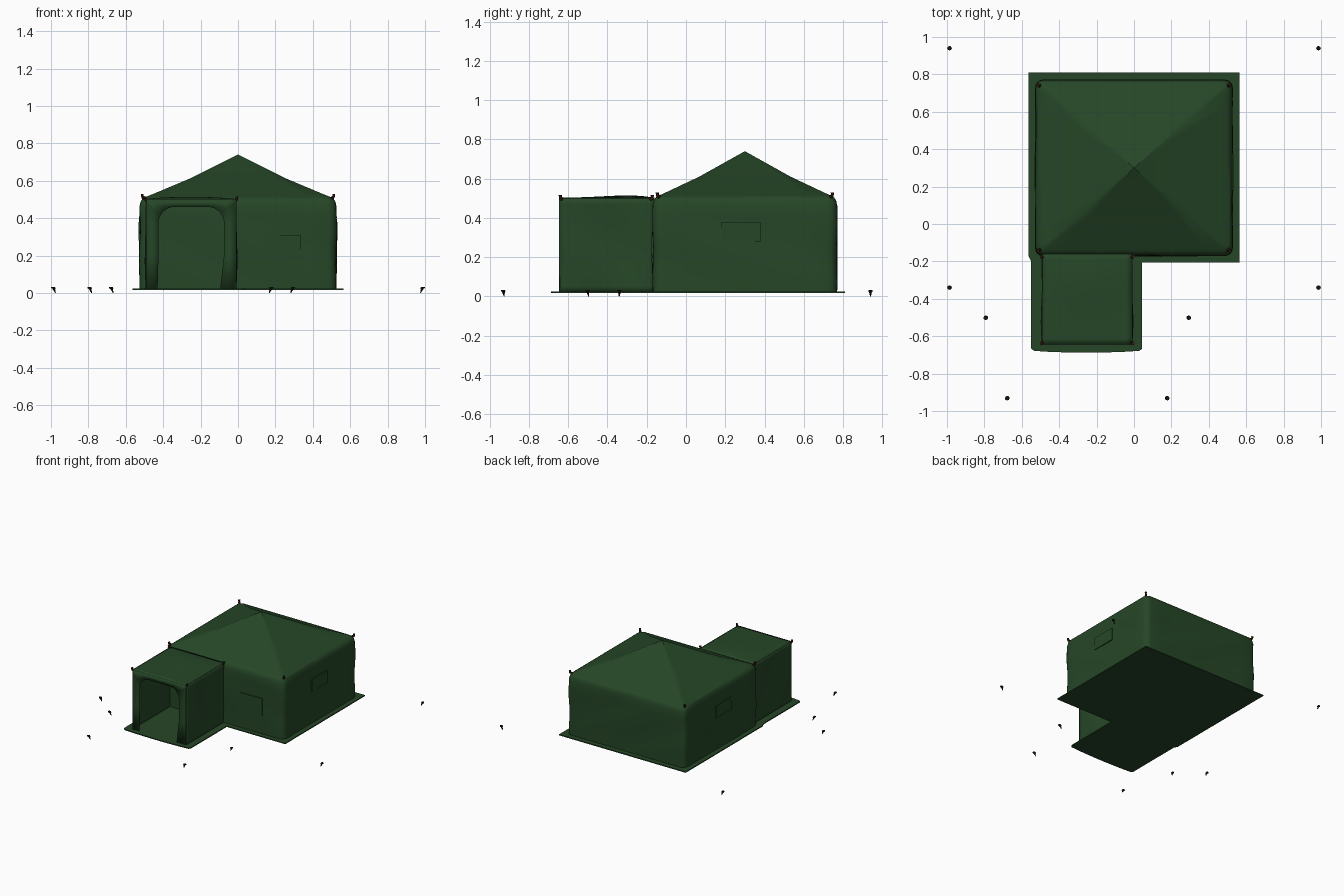
import bpy, bmesh, math
from mathutils import Vector

cube = bpy.data.objects.get("Cube")
if cube:
    bpy.data.objects.remove(cube, do_unlink=True)


def material(name, rgb):
    m = bpy.data.materials.new(name)
    m.use_nodes = True
    m.diffuse_color = (*rgb, 1)
    m.node_tree.nodes["Principled BSDF"].inputs["Base Color"].default_value = (*rgb, 1)
    return m


CANVAS = material("dark green canvas", (0.019, 0.062, 0.020))
TOGGLE = material("red brown toggle", (0.045, 0.012, 0.006))
PEG = material("dark brown peg", (0.012, 0.008, 0.006))


def finish(name, bm, mat, thickness=0, angle=30):
    bmesh.ops.remove_doubles(bm, verts=bm.verts, dist=0.0002)
    bmesh.ops.recalc_face_normals(bm, faces=bm.faces)
    mesh = bpy.data.meshes.new(name)
    bm.to_mesh(mesh)
    bm.free()
    mesh.materials.append(mat)
    ob = bpy.data.objects.new(name, mesh)
    bpy.context.collection.objects.link(ob)
    if thickness:
        mod = ob.modifiers.new("cloth thickness", "SOLIDIFY")
        mod.thickness = thickness
        mod.offset = 0
    bpy.ops.object.select_all(action="DESELECT")
    ob.select_set(True)
    bpy.context.view_layer.objects.active = ob
    bpy.ops.object.shade_smooth_by_angle(angle=math.radians(angle))
    return ob


def rounded_ring(hx, hy, r, side=10, seg=4):
    """Counter-clockwise rounded rectangle with subdivided sides."""
    pts = []
    for k, (sx, sy) in enumerate([(1, 1), (-1, 1), (-1, -1), (1, -1)]):
        for i in range(seg + 1):
            a = math.pi / 2 * (k + i / seg)
            pts.append(Vector((sx * (hx - r) + r * math.cos(a),
                               sy * (hy - r) + r * math.sin(a))))
    full = []
    for i, p in enumerate(pts):
        full.append(p)
        if i % (seg + 1) == seg:
            q = pts[(i + 1) % len(pts)]
            full += [p.lerp(q, j / side) for j in range(1, side)]
    return full


def bridge(bm, a, b):
    for i in range(len(a)):
        j = (i + 1) % len(a)
        bm.faces.new((a[i], a[j], b[j], b[i]))


def sheet(name, f, nu=16, nv=16):
    bm = bmesh.new()
    g = [[bm.verts.new(f(u / nu, v / nv)) for v in range(nv + 1)] for u in range(nu + 1)]
    for u in range(nu):
        for v in range(nv):
            bm.faces.new((g[u][v], g[u + 1][v], g[u + 1][v + 1], g[u][v + 1]))
    return finish(name, bm, CANVAS, 0.006)


def box(name, centre, size, mat):
    bm = bmesh.new()
    bmesh.ops.create_cube(bm, size=1)
    for v in bm.verts:
        v.co = Vector(centre) + v.co * Vector(size)
    return finish(name, bm, mat)


# Main tent: gently rippled walls, rounded eaves, concave pyramid roof
FLOOR, EAVE, CY = 0.022, 0.5, 0.3
bm = bmesh.new()
rings = [(FLOOR + 0.44 * i / 8, 0.526, 0.47, 0.045) for i in range(9)]
rings += [(0.487, 0.521, 0.465, 0.045), (0.503, 0.512, 0.456, 0.04), (0.513, 0.495, 0.44, 0.03),
          (0.525, 0.465, 0.413, 0.015), (0.61, 0.262, 0.233, 0.0), (0.74, 0.0, 0.0, 0.0)]
prev = None
for z, hx, hy, r in rings:
    cur = []
    for p in rounded_ring(hx, hy, r):
        fold = 1 + 0.007 * math.sin(math.pi * min(z / EAVE, 1)) * math.sin(9 * p.x + 7 * p.y + 17 * z)
        if z > EAVE:
            fold = 1
        cur.append(bm.verts.new((p.x * fold, CY + p.y * fold, z)))
    if prev:
        bridge(bm, prev, cur)
    prev = cur
finish("main_tent", bm, CANVAS)

# Porch roof and side walls
PX0, PX1, PY0, PY1 = -0.49, -0.012, -0.642, -0.16


def porch_roof(u, v):
    rise = 0.022 * math.sin(math.pi * u) ** 0.7 * math.sin(math.pi * min(v, 0.99)) if 0 < u < 1 else 0
    return (PX0 + (PX1 - PX0) * u, PY0 + (PY1 - PY0) * v, EAVE + rise * (0.1 + 1.1 * v * v))


def porch_wall(x, out):
    def f(u, v):
        bulge = 0.012 * math.sin(math.pi * v) * math.sin(math.pi * u) * math.sin(5 * u + 3 * v)
        return (x + out * bulge, PY0 + (PY1 - PY0) * u, FLOOR + (EAVE - FLOOR) * v)
    return f


sheet("porch_roof", porch_roof)
sheet("porch_right_wall", porch_wall(PX0, -1))
sheet("porch_left_wall", porch_wall(PX1, 1))

# Porch front with an arched doorway
N = 8
DX, DHW, DTOP, DR = -0.25, 0.175, 0.46, 0.085
arch = [(DX - DHW - 0.005, FLOOR), (DX - DHW, 0.2)]
for side in (-1, 1):
    for i in range(N + 1):
        a = math.pi / 2 * (i / N if side < 0 else 1 - i / N)
        arch.append((DX + side * (DHW - DR + DR * math.cos(a)), DTOP - DR + DR * math.sin(a)))
arch += [(DX + DHW, 0.2), (DX + DHW - 0.02, FLOOR)]
outer = []
for i, (x, z) in enumerate(arch):
    edge = PX0 if x < DX else PX1
    k = i - 2 if i < N + 3 else 2 * N + 3 - i
    if k < 0:
        outer.append((edge, z))
    elif k <= N / 2:
        outer.append((edge, z + (EAVE - z) * k / (N / 2)))
    else:
        outer.append((edge + (x - edge) * (k - N / 2) / (N / 2), EAVE))
bm = bmesh.new()
ins = [bm.verts.new((x, PY0, z)) for x, z in arch]
outs = [bm.verts.new((x, PY0, z)) for x, z in outer]
for i in range(len(ins) - 1):
    bm.faces.new((ins[i], ins[i + 1], outs[i + 1], outs[i]))
finish("porch_front", bm, CANVAS, 0.008)

# L-shaped groundsheet with a slightly bowed front hem
outline = [(-0.565, 0.81), (-0.565, -0.17), (-0.55, -0.2), (-0.55, -0.665), (-0.535, -0.678)]
outline += [(-0.53 + 0.55 * i / 10, -0.68 - 0.008 * math.sin(math.pi * i / 10)) for i in range(1, 10)]
outline += [(0.03, -0.678), (0.044, -0.665), (0.044, -0.206), (0.565, -0.206), (0.565, 0.81)]
bm = bmesh.new()
base = bm.faces.new([bm.verts.new((x, y, 0.017)) for x, y in outline])
top = bmesh.ops.extrude_face_region(bm, geom=[base])
for v in top["geom"]:
    if isinstance(v, bmesh.types.BMVert):
        v.co.z = 0.025
finish("groundsheet", bm, CANVAS)

# Closed window flaps
box("front_window_flap", (0.24, -0.172, 0.24), (0.195, 0.009, 0.14), CANVAS)
for label, s in (("left", 1), ("right", -1)):
    box(label + "_window_flap", (s * 0.528, 0.28, 0.33), (0.009, 0.2, 0.1), CANVAS)


def toggle(name, x, y, z, ox, oy):
    """Small knob and loop leaning outward from a roof corner."""
    bm = bmesh.new()
    bmesh.ops.create_icosphere(bm, subdivisions=1, radius=0.011)
    bmesh.ops.translate(bm, verts=bm.verts, vec=(x, y, z))
    tip = bmesh.ops.create_cone(bm, cap_ends=True, segments=6, radius1=0.005, radius2=0.009, depth=0.022)
    bmesh.ops.translate(bm, verts=tip["verts"], vec=(x + ox * 0.006, y + oy * 0.006, z + 0.008))
    finish(name, bm, TOGGLE)


for sx in (-1, 1):
    for sy in (-1, 1):
        toggle("eave_toggle", sx * 0.506, CY + sy * 0.44, 0.51, sx, sy)
for x, sx in ((PX0, -1), (PX1, 1)):
    toggle("porch_front_toggle", x, PY0 + 0.008, 0.497, sx, -1)
    toggle("porch_back_toggle", x, -0.178, 0.497, sx, 1)


# Ground pegs leaning away from the tent
def peg(name, x, y, lean):
    bm = bmesh.new()
    spike = bmesh.ops.create_cone(bm, cap_ends=True, segments=8, radius1=0.002, radius2=0.009, depth=0.03)
    for v in spike["verts"]:
        v.co.z += 0.015
    head = bmesh.ops.create_cone(bm, cap_ends=True, segments=8, radius1=0.012, radius2=0.010, depth=0.008)
    for v in head["verts"]:
        v.co.z += 0.029
    for v in bm.verts:
        v.co.x += x + lean[0] * (v.co.z - 0.02) * 0.4
        v.co.y += y + lean[1] * (v.co.z - 0.02) * 0.4
    finish(name, bm, PEG)


for s in (-1, 1):
    peg("back_peg", s * 0.984, 0.94, (s, 0))
    peg("middle_peg", s * 0.984, -0.34, (s, 0))
    peg("porch_side_peg", -0.25 + s * 0.54, -0.5, (s, -0.5))
    peg("porch_front_peg", -0.25 + s * 0.425, -0.93, (s, -0.5))
